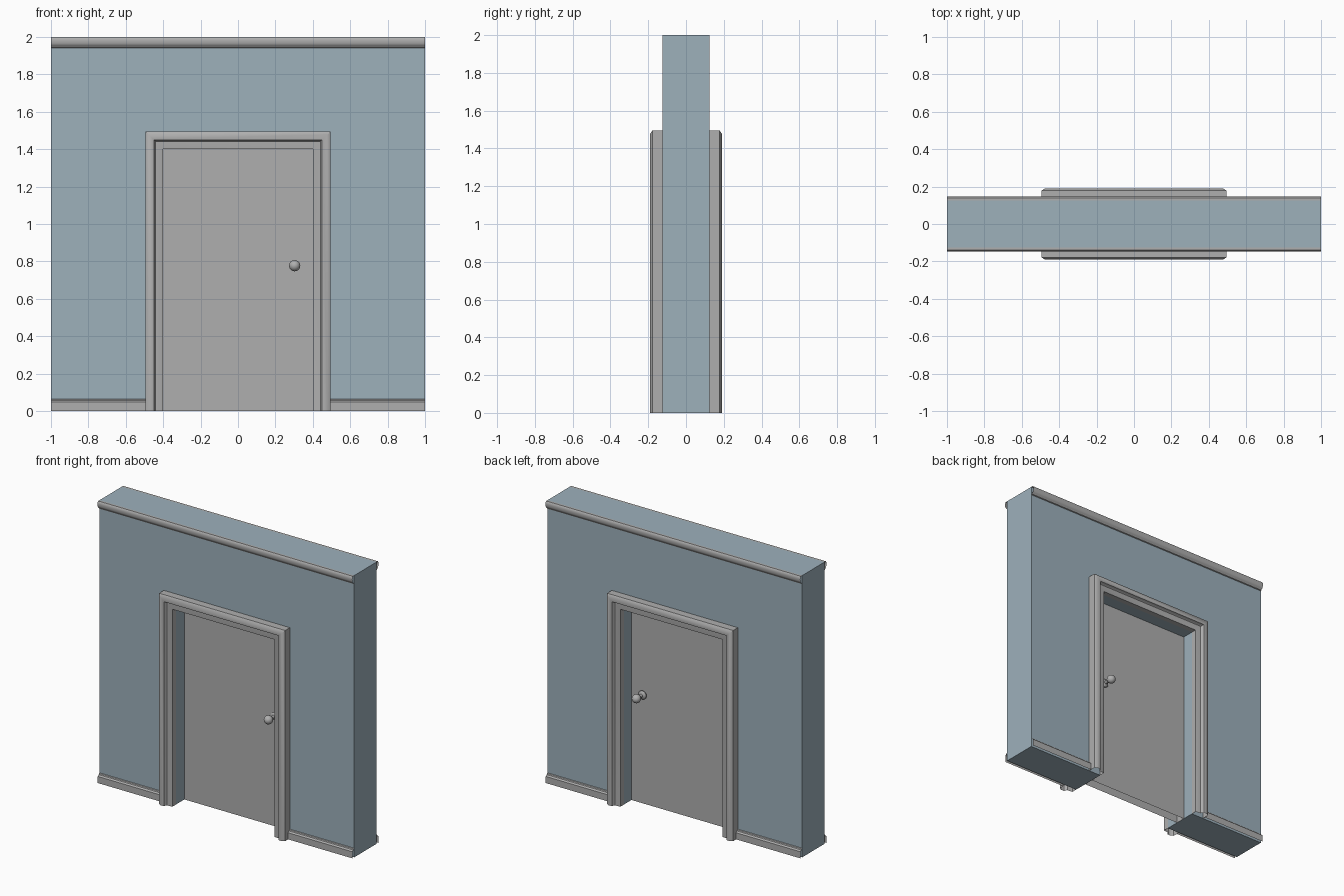
import bpy, bmesh
from math import sin, cos, pi, radians

if "Cube" in bpy.data.objects:
    bpy.data.objects.remove(bpy.data.objects["Cube"])

W, H, D = 1.0, 2.0, 0.125      # wall half width, height, half depth
OX, OZ = 0.40, 1.40            # door opening half width, height


def paint(name, rgb):
    m = bpy.data.materials.new(name)
    m.diffuse_color = (*rgb, 1)
    m.use_nodes = True
    m.node_tree.nodes["Principled BSDF"].inputs["Base Color"].default_value = m.diffuse_color
    return m


blue = paint("wall_paint", (0.337, 0.437, 0.50))
grey = paint("woodwork_paint", (0.43, 0.43, 0.43))


def finish(name, bm, smooth=None, mat=grey):
    bmesh.ops.remove_doubles(bm, verts=bm.verts, dist=1e-5)
    bmesh.ops.recalc_face_normals(bm, faces=bm.faces)
    mesh = bpy.data.meshes.new(name)
    bm.to_mesh(mesh)
    bm.free()
    ob = bpy.data.objects.new(name, mesh)
    bpy.context.collection.objects.link(ob)
    mesh.materials.append(mat)
    if smooth:
        bpy.ops.object.select_all(action='DESELECT')
        ob.select_set(True)
        bpy.context.view_layer.objects.active = ob
        bpy.ops.object.shade_smooth_by_angle(angle=radians(smooth))
    return ob


def strip(name, rows, smooth=36, closed=False):
    """Skin between successive rows of points."""
    bm = bmesh.new()
    vs = [[bm.verts.new(p) for p in r] for r in rows]
    n = len(rows[0])
    for a, b in zip(vs, vs[1:]):
        for i in range(n if closed else n - 1):
            j = (i + 1) % n
            bm.faces.new((a[i], a[j], b[j], b[i]))
    if closed:
        bm.faces.new(vs[-1])
    return finish(name, bm, smooth)


# Wall: an arch-shaped outline extruded through its depth
bm = bmesh.new()
outline = [(-W, 0), (-OX, 0), (-OX, OZ), (OX, OZ), (OX, 0), (W, 0), (W, H), (-W, H)]
face = bm.faces.new([bm.verts.new((x, -D, z)) for x, z in outline])
ext = bmesh.ops.extrude_face_region(bm, geom=[face], use_keep_orig=True)
bmesh.ops.translate(bm, vec=(0, 2 * D, 0),
                    verts=[g for g in ext["geom"] if isinstance(g, bmesh.types.BMVert)])
finish("wall", bm, mat=blue)

# Door: slab open at the bottom edge
DF, DB = -0.03, 0.04
bm = bmesh.new()
bmesh.ops.create_cube(bm, size=1)
for v in bm.verts:
    v.co = (v.co.x * 2 * OX, DF if v.co.y < 0 else DB, (v.co.z + 0.5) * OZ)
bmesh.ops.recalc_face_normals(bm, faces=bm.faces)
bmesh.ops.delete(bm, geom=[f for f in bm.faces if f.calc_center_median().z < 0.01],
                 context='FACES_ONLY')
finish("door", bm)

# Moulding profiles: casing (outward, depth), the others (depth, height)
casing = [(0, D), (0, 0.163), (0.005, 0.165), (0.040, 0.168), (0.046, 0.175),
          (0.050, 0.188), (0.054, 0.19), (0.077, 0.19), (0.095, 0.178), (0.095, D)]
base = [(0.145, 0), (0.145, 0.047), (0.141, 0.052), (0.134, 0.055),
        (0.131, 0.062), (D, 0.065)]
crown = [(D, 1.94), (0.132, 1.943), (0.135, 1.950), (0.141, 1.954),
         (0.146, 1.966), (0.147, 1.982), (0.145, 1.994), (0.14, 2.0), (D, 2.0)]

# Knob profile (radius, distance from door): rosette, neck, ball
knob = [(0.03, 0), (0.03, 0.006), (0.024, 0.012), (0.011, 0.016), (0.011, 0.045)]
knob += [(0.03 * sin(t), 0.072 - 0.03 * cos(t))
         for t in [pi * (0.16 + 0.8 * i / 9) for i in range(10)]]

for side, s, knob_y in (("front", -1, DF + 0.01), ("back", 1, DB + 0.012)):
    # Mitred door casing
    strip(f"{side}_casing", [[(-OX - u, s * v, 0), (-OX - u, s * v, OZ + u),
                              (OX + u, s * v, OZ + u), (OX + u, s * v, 0)]
                             for u, v in casing])
    # Crown and skirting, open at the ends
    strip(f"{side}_crown", [[(-W, s * v, z), (W, s * v, z)] for v, z in crown])
    for label, a, b in (("left", -W, -OX - 0.095), ("right", OX + 0.095, W)):
        strip(f"{side}_{label}_skirting", [[(a, s * v, z), (b, s * v, z)] for v, z in base])
    # Turned door knob
    ring = [2 * pi * i / 24 for i in range(24)]
    strip(f"{side}_knob", [[(0.303 + r * cos(t), knob_y + s * d, 0.777 + r * sin(t))
                            for t in ring] for r, d in knob], closed=True)
